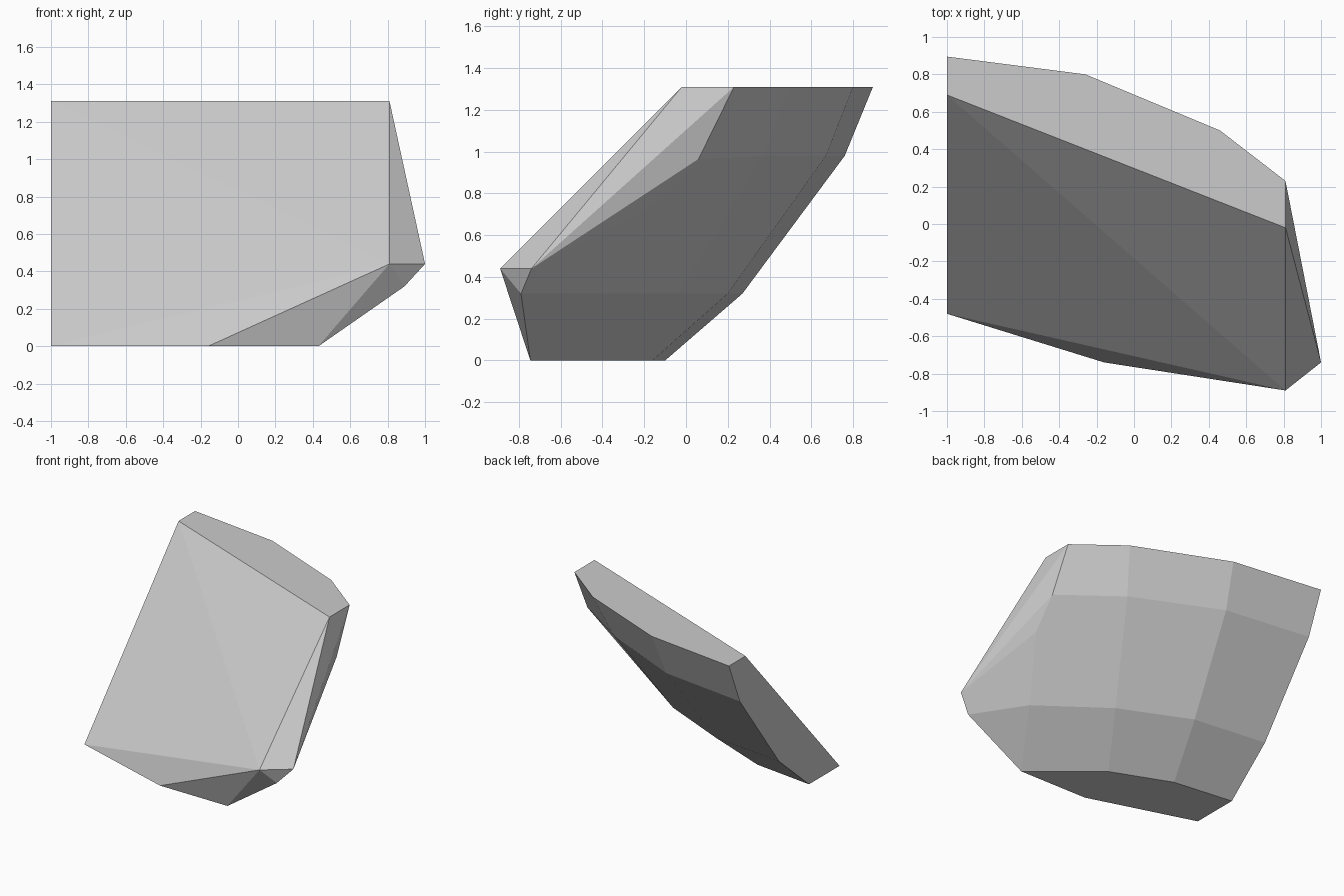
import bpy, bmesh

if "Cube" in bpy.data.objects:
    bpy.data.objects.remove(bpy.data.objects["Cube"])

stone = bpy.data.materials.new("light_grey_stone")
stone.diffuse_color = (0.6, 0.6, 0.6, 1)
stone.use_nodes = True
stone.node_tree.nodes["Principled BSDF"].inputs["Base Color"].default_value = stone.diffuse_color

bm = bmesh.new()


def v(x, y, z):
    return bm.verts.new((x, y, z))


# Curved back: four columns running from the top rim down to the base
TOP, UP, LOW = 1.31, 0.98, 0.32
c1 = [v(-1, 0.895, TOP), v(-1, 0.76, UP), v(-1, 0.27, LOW), v(-1, -0.10, 0)]
c2 = [v(-0.26, 0.80, TOP), v(-0.30, 0.67, UP), v(-0.40, 0.20, LOW), v(-0.51, -0.16, 0)]
c3 = [v(0.46, 0.50, TOP), v(0.37, 0.367, UP), v(0.14, -0.04, LOW), v(-0.05, -0.345, 0)]
c4 = [v(0.81, 0.23, TOP), v(0.815, 0.06, 0.965), v(0.64, -0.405, LOW), v(0.43, -0.745, 0)]

# Corners of the broken front and the right-hand point
front_top_l = v(-1, 0.69, TOP)
front_top_r = v(0.81, -0.02, TOP)
front_low_l = v(-1, -0.48, 0)
front_low_m = v(-0.16, -0.74, 0)
front_low_r = v(0.81, -0.89, 0.44)
tip = v(1, -0.74, 0.44)
under_tip = v(0.89, -0.79, LOW)
notch = v(0.80, -0.14, 0.75)

# Back panels between neighbouring columns
for a, b in ((c1, c2), (c2, c3), (c3, c4)):
    for i in range(3):
        panel = [a[i], b[i], b[i + 1], a[i + 1]]
        if b is c4 and i == 1:
            panel.insert(2, notch)
        bm.faces.new(panel)

for face in (
    # Flat cuts: top, base and left side
    [front_top_l, front_top_r, c4[0], c3[0], c2[0], c1[0]],
    [front_low_l, front_low_m, c4[3], c3[3], c2[3], c1[3]],
    [front_top_l, *c1, front_low_l],
    # Broad front face and its lower chips
    [front_top_l, front_low_l, front_low_r],
    [front_top_l, front_low_r, front_top_r],
    [front_low_l, front_low_m, front_low_r],
    [front_low_m, c4[3], front_low_r],
    [c4[3], under_tip, front_low_r],
    [under_tip, tip, front_low_r],
    # Right-hand facets meeting at the tip
    [front_top_r, front_low_r, tip],
    [front_top_r, tip, c4[0]],
    [c4[0], tip, c4[1]],
    [c4[1], tip, notch],
    [notch, tip, under_tip, c4[2]],
    [c4[2], under_tip, c4[3]],
):
    bm.faces.new(face)

bmesh.ops.recalc_face_normals(bm, faces=bm.faces)
mesh = bpy.data.meshes.new("rock_shard")
bm.to_mesh(mesh)
bm.free()
mesh.materials.append(stone)
bpy.context.collection.objects.link(bpy.data.objects.new("rock_shard", mesh))
